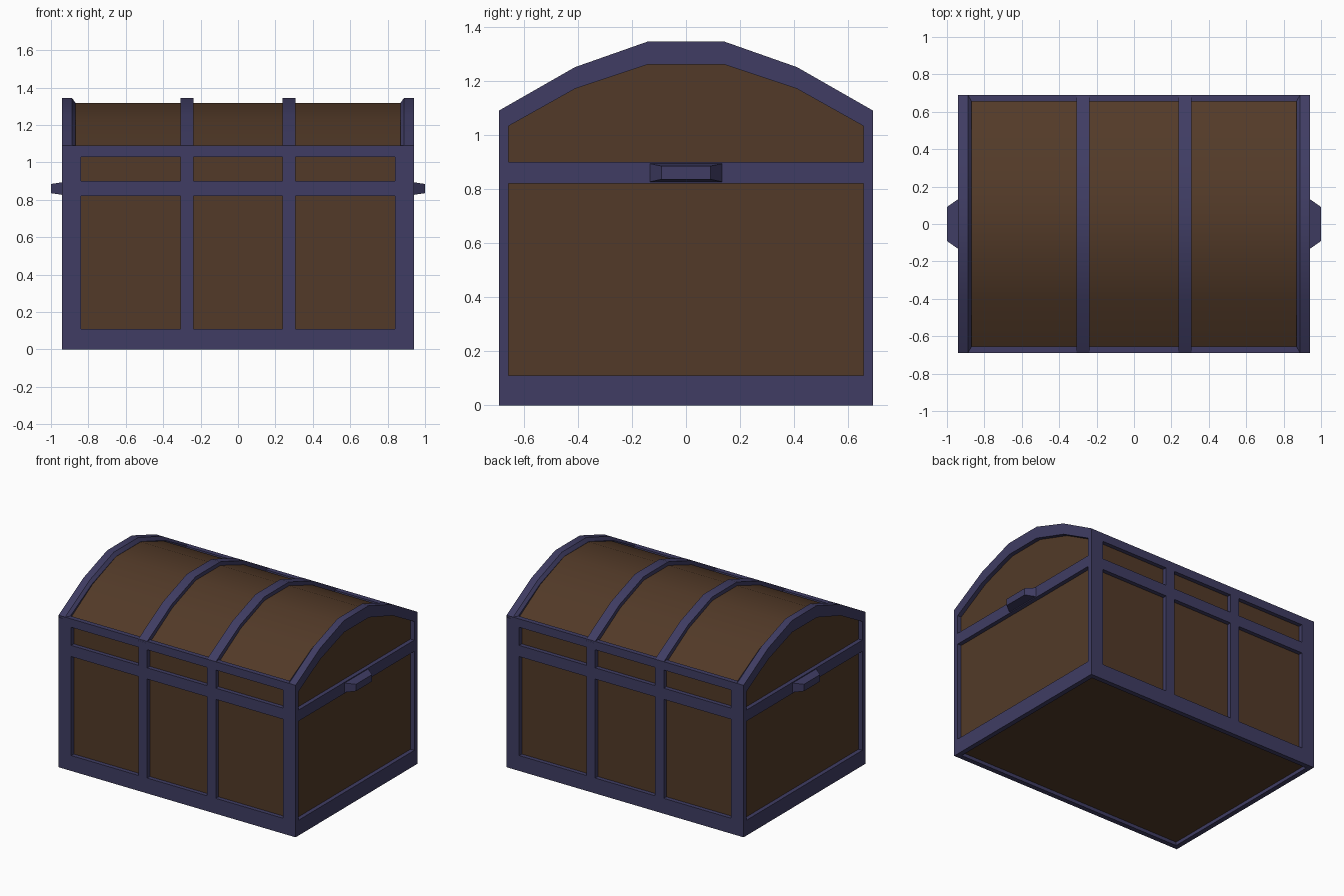
import bpy, bmesh

if "Cube" in bpy.data.objects:
    bpy.data.objects.remove(bpy.data.objects["Cube"])


def material(name, rgb):
    m = bpy.data.materials.new(name)
    m.diffuse_color = (*rgb, 1)
    m.use_nodes = True
    m.node_tree.nodes["Principled BSDF"].inputs["Base Color"].default_value = m.diffuse_color
    return m


IRON = material("blue iron", (0.050, 0.046, 0.125))
WOOD = material("brown wood", (0.085, 0.042, 0.021))

# Half sections of the lid, from the side towards the middle (y, z)
OUTER = [(-0.69, 1.09), (-0.41, 1.25), (-0.14, 1.345)]
INNER = [(-0.66, 1.03), (-0.41, 1.17), (-0.14, 1.26)]
SHELL = [(-0.66, 1.07), (-0.405, 1.222), (-0.14, 1.318)]


def arch(half):
    return half + [(-y, z) for y, z in reversed(half)]


def finish(name, bm, mat):
    bmesh.ops.recalc_face_normals(bm, faces=bm.faces)
    me = bpy.data.meshes.new(name)
    bm.to_mesh(me)
    bm.free()
    ob = bpy.data.objects.new(name, me)
    bpy.context.collection.objects.link(ob)
    me.materials.append(mat)
    bpy.ops.object.select_all(action='DESELECT')
    ob.select_set(True)
    bpy.context.view_layer.objects.active = ob
    bpy.ops.object.shade_smooth_by_angle(angle=0.5)
    return ob


def add_box(bm, x, y, z):
    vs = bmesh.ops.create_cube(bm, size=1)["verts"]
    for v in vs:
        v.co = [r[0] if c < 0 else r[1] for c, r in zip(v.co, (x, y, z))]
    return vs


def add_strap(bm, x0, x1, x0_top, x1_top):
    """Arched strap; the outer face may be narrower than the base."""
    lo, hi = arch(INNER), arch(OUTER)
    rows = []
    for (ya, za), (yb, zb) in zip(lo, hi):
        ym, zm = yb * 0.7 + ya * 0.3, zb * 0.7 + za * 0.3   # chamfer starts here
        if abs(yb) > 0.6:
            ym = yb
        pts = [(x0, ya, za), (x1, ya, za), (x1, ym, zm), (x1_top, yb, zb),
               (x0_top, yb, zb), (x0, ym, zm)]
        rows.append([bm.verts.new(p) for p in pts])
    for a, b in zip(rows, rows[1:]):
        for i in range(6):
            j = (i + 1) % 6
            bm.faces.new((a[i], a[j], b[j], b[i]))
    bm.faces.new(rows[0])
    bm.faces.new(rows[-1])
    bmesh.ops.remove_doubles(bm, verts=bm.verts, dist=1e-5)


# Wooden body and curved lid in one solid, set back behind the ironwork
bm = bmesh.new()
section = [(-0.66, 0.025)] + arch(SHELL) + [(0.66, 0.025)]
face = bm.faces.new([bm.verts.new((-0.91, y, z)) for y, z in section])
ext = bmesh.ops.extrude_face_region(bm, geom=[face])["geom"]
for v in ext:
    if isinstance(v, bmesh.types.BMVert):
        v.co.x = 0.91
if face.is_valid and len(bm.faces) == len(section) + 1:
    bm.faces.new(face.verts)
finish("wooden_body", bm, WOOD)

# Horizontal rails around the chest
for name, z, ends in (("bottom_rail", (0, 0.11), True),
                      ("middle_rail", (0.82, 0.90), True),
                      ("lid_rail", (1.03, 1.09), False)):
    bm = bmesh.new()
    for s in (-1, 1):
        add_box(bm, (-0.94, 0.94), sorted((s * 0.655, s * 0.69)), z)
        if ends:
            add_box(bm, sorted((s * 0.905, s * 0.94)), (-0.655, 0.655), z)
    finish(name, bm, IRON)

# Corner posts
bm = bmesh.new()
for sx in (-1, 1):
    for sy in (-1, 1):
        add_box(bm, sorted((sx * 0.84, sx * 0.94)),
                sorted((sy * 0.655, sy * 0.69)), (0, 1.09))
finish("corner_posts", bm, IRON)

# Upright straps on the front and back
bm = bmesh.new()
for cx in (-0.272, 0.272):
    for sy in (-1, 1):
        add_box(bm, (cx - 0.035, cx + 0.035), sorted((sy * 0.655, sy * 0.69)), (0.09, 1.09))
finish("upright_straps", bm, IRON)

# Arched straps across the lid: two end hoops and two inner ones
for s, side in ((-1, "left"), (1, "right")):
    bm = bmesh.new()
    add_strap(bm, s * 0.87, s * 0.94, s * 0.888, s * 0.94)
    finish(side + "_end_hoop", bm, IRON)
    bm = bmesh.new()
    add_strap(bm, s * 0.272 - 0.035, s * 0.272 + 0.035,
              s * 0.272 - 0.035, s * 0.272 + 0.035)
    finish(side + "_lid_strap", bm, IRON)

# Tapered carrying handles on the ends
for s, side in ((-1, "left"), (1, "right")):
    bm = bmesh.new()
    for v in add_box(bm, sorted((s * 0.93, s * 1.0)), (-0.14, 0.14), (0.825, 0.895)):
        if abs(v.co.x) > 0.97:
            v.co.y *= 0.65
            v.co.z = 0.86 + (v.co.z - 0.86) * 0.7
    finish(side + "_handle", bm, IRON)
